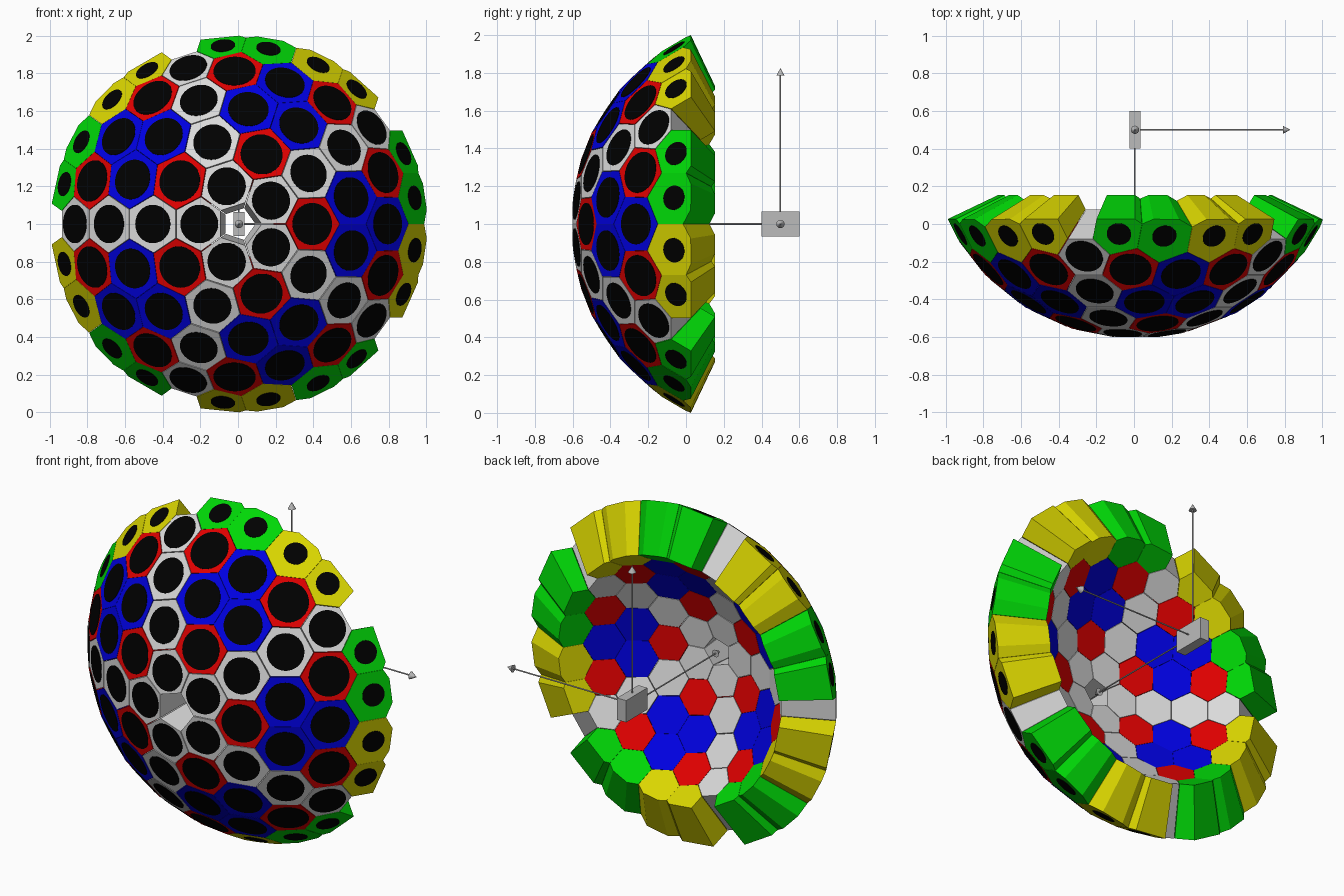
import bpy, bmesh, math
from mathutils import Vector, Matrix

cube = bpy.data.objects.get("Cube")
if cube:
    bpy.data.objects.remove(cube, do_unlink=True)


def material(name, r, g, b):
    m = bpy.data.materials.new(name)
    m.use_nodes = True
    m.diffuse_color = (r, g, b, 1)
    m.node_tree.nodes["Principled BSDF"].inputs["Base Color"].default_value = (r, g, b, 1)
    return m


MATS = {
    "white": material("white", 0.7, 0.7, 0.7),
    "red": material("red", 0.75, 0, 0),
    "blue": material("blue", 0, 0, 0.75),
    "green": material("green", 0, 0.68, 0.002),
    "yellow": material("yellow", 0.7, 0.67, 0),
    "black": material("black", 0, 0, 0),
    "grey": material("grey", 0.5, 0.5, 0.5),
}


def finish(bm, name, mat):
    bmesh.ops.recalc_face_normals(bm, faces=bm.faces)
    mesh = bpy.data.meshes.new(name)
    bm.to_mesh(mesh)
    bm.free()
    mesh.materials.append(MATS[mat])
    bpy.context.collection.objects.link(bpy.data.objects.new(name, mesh))


# Icosahedron corners about the -y axis
FREQ = 5
TILT = math.atan(2)


def corner(azimuth, polar):
    a = math.radians(azimuth)
    s = math.sin(polar)
    return Vector((s * math.cos(a), -math.cos(polar), s * math.sin(a)))


pole = Vector((0, -1, 0))
ring = [corner(180 - 72 * k, TILT) for k in range(5)]
back = [corner(144 - 72 * k, math.pi - TILT) for k in range(5)]


def weights():
    for i in range(FREQ + 1):
        for j in range(FREQ + 1 - i):
            yield i, j, FREQ - i - j


def colour_of(i, j, l):
    """Colour of a cell from its place in a front triangle, None to skip."""
    if max(i, j, l) == FREQ or j == 0:
        return None
    if l == 0:
        return "white"
    if i == 0:
        return "green" if l <= 2 else "yellow"
    return "red" if max(i, j, l) == 3 else "blue"


# Lattice points and the coloured cells among them
lattice, cells = [], []
for k in range(5):
    a, b = ring[k], ring[(k + 1) % 5]
    for apex in (pole, back[k]):
        for i, j, l in weights():
            p = (apex * i + a * j + b * l).normalized()
            if all((p - q).length > 0.05 for q in lattice):
                lattice.append(p)
            if apex is pole and colour_of(i, j, l):
                cells.append((p, colour_of(i, j, l)))

RIM = math.cos(math.radians(64.7))


def clip_to_rim(dirs):
    """Cut off the part of an outline that lies behind the rim cone."""
    kept = []
    for n, d in enumerate(dirs):
        e = dirs[(n + 1) % len(dirs)]
        f, g = -d.y - RIM, -e.y - RIM
        if f >= 0:
            kept.append(d)
        if f * g < 0:
            kept.append(d.lerp(e, f / (f - g)).normalized())
    return kept


def cell_outline(p):
    """Planar outline around p at unit distance, with its normal."""
    near = sorted((q for q in lattice if (q - p).length > 0.05),
                  key=lambda q: (q - p).length)[:6]
    u = p.orthogonal().normalized()
    v = p.cross(u)
    near.sort(key=lambda q: math.atan2(q.dot(v), q.dot(u)))
    dirs = [(p + near[n] + near[(n + 1) % 6]).normalized() for n in range(6)]
    normal = sum(dirs, Vector()).normalized()
    return [d / d.dot(normal) for d in clip_to_rim(dirs)], normal


outlines = [(*cell_outline(p), colour) for p, colour in cells]
RADIUS = 1 / max(v.z for verts, n, c in outlines for v in verts)
INNER = 0.73
CENTRE = Vector((0.005, 0.5, 1))
DISC = {"white": 0.102, "red": 0.112, "blue": 0.108, "green": 0.065, "yellow": 0.065}

# Tapered cells, with a round dark plate on each front
shells = {c: bmesh.new() for c in DISC}
plates = bmesh.new()
for verts, normal, colour in outlines:
    bm = shells[colour]
    count = len(verts)
    mid = sum(verts, Vector()) / count
    gap = 0.982 if colour == "white" else 0.995
    outline = [mid + (v - mid) * gap for v in verts]
    outer = [bm.verts.new(CENTRE + v * RADIUS) for v in outline]
    inner = [bm.verts.new(CENTRE + v * RADIUS * INNER) for v in outline]
    bm.faces.new(outer)
    bm.faces.new(inner[::-1])
    for n in range(count):
        m = (n + 1) % count
        bm.faces.new((outer[n], inner[n], inner[m], outer[m]))
    place = Matrix.Translation(CENTRE + mid * RADIUS) @ \
        normal.to_track_quat('Z', 'Y').to_matrix().to_4x4()
    bmesh.ops.create_cone(plates, cap_ends=True, segments=32, radius1=DISC[colour],
                          radius2=DISC[colour], depth=0.005, matrix=place)
for colour, bm in shells.items():
    finish(bm, colour + "_hexagon_cells", colour)
finish(plates, "round_front_plates", "black")

# Central block
bm = bmesh.new()
bmesh.ops.create_cube(bm, size=1, matrix=Matrix.Translation(CENTRE) @
                      Matrix.Diagonal((0.06, 0.2, 0.13, 1)))
finish(bm, "centre_block", "grey")

# Three axis arrows
for name, axis in (("side_arrow", Vector((1, 0, 0))),
                   ("front_arrow", Vector((0, -1, 0))),
                   ("up_arrow", Vector((0, 0, 1)))):
    bm = bmesh.new()
    turn = axis.to_track_quat('Z', 'Y').to_matrix().to_4x4()
    for r1, r2, start, end in ((0.004, 0.004, 0, 0.79), (0.022, 0, 0.785, 0.825)):
        place = Matrix.Translation(CENTRE + axis * (start + end) / 2) @ turn
        bmesh.ops.create_cone(bm, cap_ends=True, segments=16, radius1=r1,
                              radius2=r2, depth=end - start, matrix=place)
    finish(bm, name, "grey")
